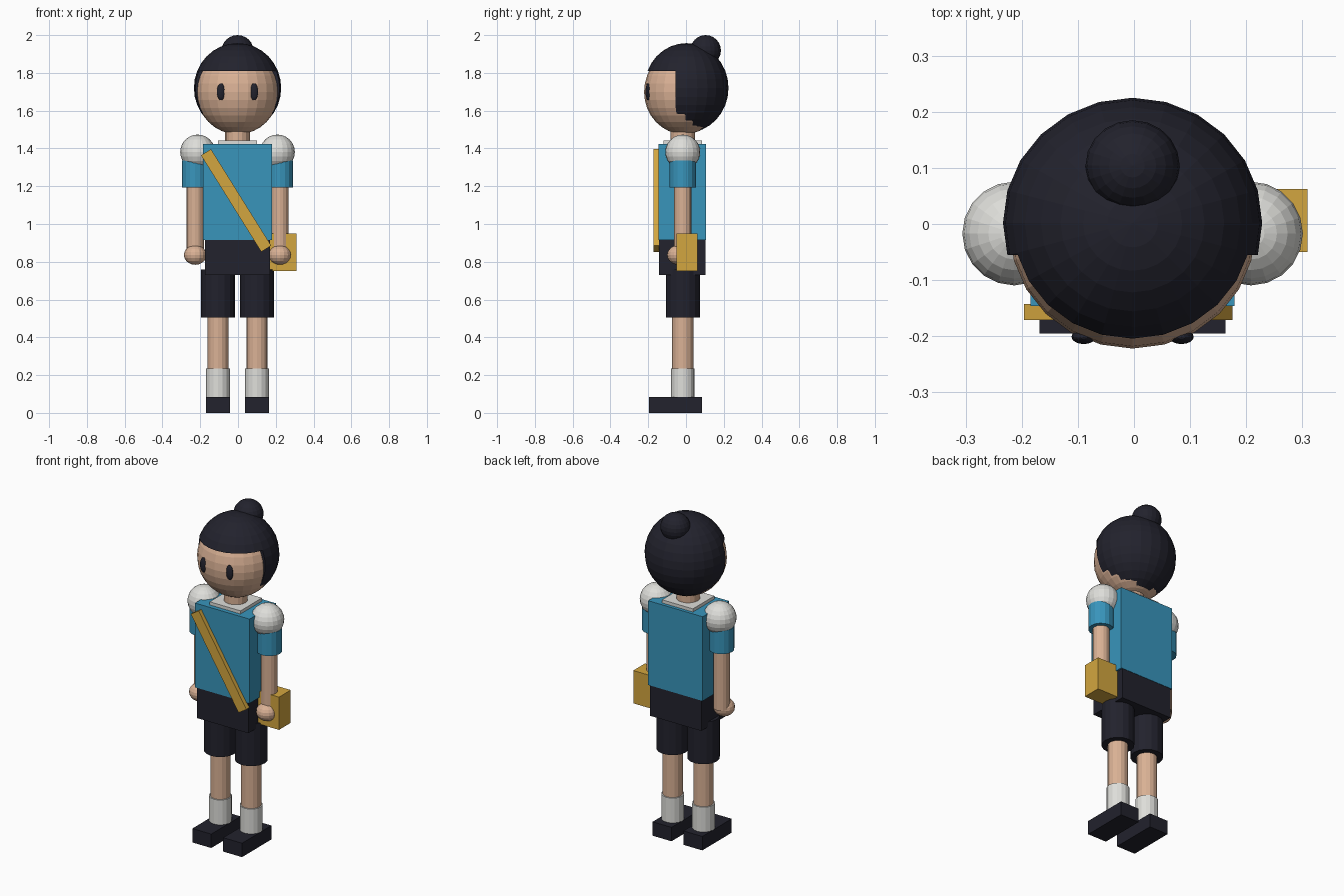
import bpy, math

if "Cube" in bpy.data.objects:
    bpy.data.objects.remove(bpy.data.objects["Cube"])

X0, Y0 = -0.0025, -0.017          # body axis


def material(name, rgb):
    m = bpy.data.materials.new(name)
    m.diffuse_color = (*rgb, 1)
    m.use_nodes = True
    m.node_tree.nodes["Principled BSDF"].inputs["Base Color"].default_value = m.diffuse_color
    return m


SKIN = material("skin", (0.70, 0.44, 0.30))
NAVY = material("dark_navy", (0.016, 0.016, 0.026))
BLUE = material("shirt_blue", (0.04, 0.30, 0.50))
WHITE = material("off_white", (0.73, 0.73, 0.70))
GOLD = material("mustard", (0.65, 0.38, 0.05))


def finish(name, mat, scale):
    ob = bpy.context.object
    ob.name = name
    ob.scale = scale
    bpy.ops.object.transform_apply(location=False, rotation=False, scale=True)
    if mat:
        ob.data.materials.append(mat)
    return ob


def box(name, mat, lo, hi):
    mid = [(a + b) / 2 for a, b in zip(lo, hi)]
    bpy.ops.mesh.primitive_cube_add(size=1, location=mid)
    return finish(name, mat, [b - a for a, b in zip(lo, hi)])


def ball(name, mat, loc, radii, seg=20, rings=12):
    bpy.ops.mesh.primitive_uv_sphere_add(segments=seg, ring_count=rings, radius=1, location=loc)
    return finish(name, mat, radii)


def tube(name, mat, x, r, z0, z1):
    bpy.ops.mesh.primitive_cylinder_add(vertices=16, radius=r, depth=z1 - z0,
                                        location=(x, Y0, (z0 + z1) / 2))
    return finish(name, mat, (1, 1, 1))


# Head, and hair shell with the face opening cut out
ball("head", SKIN, (X0, -0.0105, 1.70), (0.219, 0.2115, 0.225), 24, 16)
hair = ball("hair", NAVY, (X0, 0.002, 1.72), (0.231, 0.223, 0.2375), 24, 16)
cutter = box("face_cutter", None, (-0.5, -0.5, 1.2), (0.5, -0.055, 1.81))
cutter.hide_render = True
cutter.hide_set(True)
cut = hair.modifiers.new("face_opening", "BOOLEAN")
cut.operation = "DIFFERENCE"
cut.solver = "EXACT"
cut.object = cutter
ball("hair_bun", NAVY, (X0, 0.104, 1.919), (0.084, 0.081, 0.081))

# Neck, collar, torso, hips
tube("neck", SKIN, X0, 0.065, 1.40, 1.52)
box("collar", WHITE, (X0 - 0.103, -0.12, 1.40), (X0 + 0.103, 0.085, 1.442))
box("torso", BLUE, (X0 - 0.182, -0.146, 0.914), (X0 + 0.182, 0.105, 1.423))
box("hips", NAVY, (X0 - 0.172, -0.143, 0.73), (X0 + 0.172, 0.103, 0.914))

# Paired parts
for side, s in (("left", -1), ("right", 1)):
    ball(side + "_eye", NAVY, (X0 + s * 0.087, -0.201, 1.70), (0.022, 0.013, 0.045), 16, 10)
    ball(side + "_shoulder", WHITE, (X0 + s * 0.211, Y0, 1.381), (0.0925, 0.0925, 0.0925))
    ax = X0 + s * 0.224
    tube(side + "_sleeve", BLUE, ax, 0.07, 1.194, 1.335)
    tube(side + "_arm", SKIN, ax, 0.046, 0.84, 1.25)
    ball(side + "_hand", SKIN, (ax, -0.04, 0.836), (0.06, 0.06, 0.052), 16, 10)
    lx = X0 + s * 0.103
    tube(side + "_shorts_leg", NAVY, lx, 0.09, 0.506, 0.76)
    tube(side + "_leg", SKIN, lx, 0.056, 0.20, 0.54)
    tube(side + "_sock", WHITE, lx, 0.063, 0.07, 0.234)
    box(side + "_shoe", NAVY, (lx - 0.063, -0.195, 0), (lx + 0.063, 0.085, 0.084))

# Shoulder bag with diagonal strap
box("bag", GOLD, (0.165, -0.05, 0.752), (0.309, 0.062, 0.95))
strap = box("bag_strap", GOLD, (-0.041, -0.171, 0.8235), (0.021, -0.143, 1.4255))
strap.rotation_euler = (0, math.atan2(-0.319, 0.511), 0)
